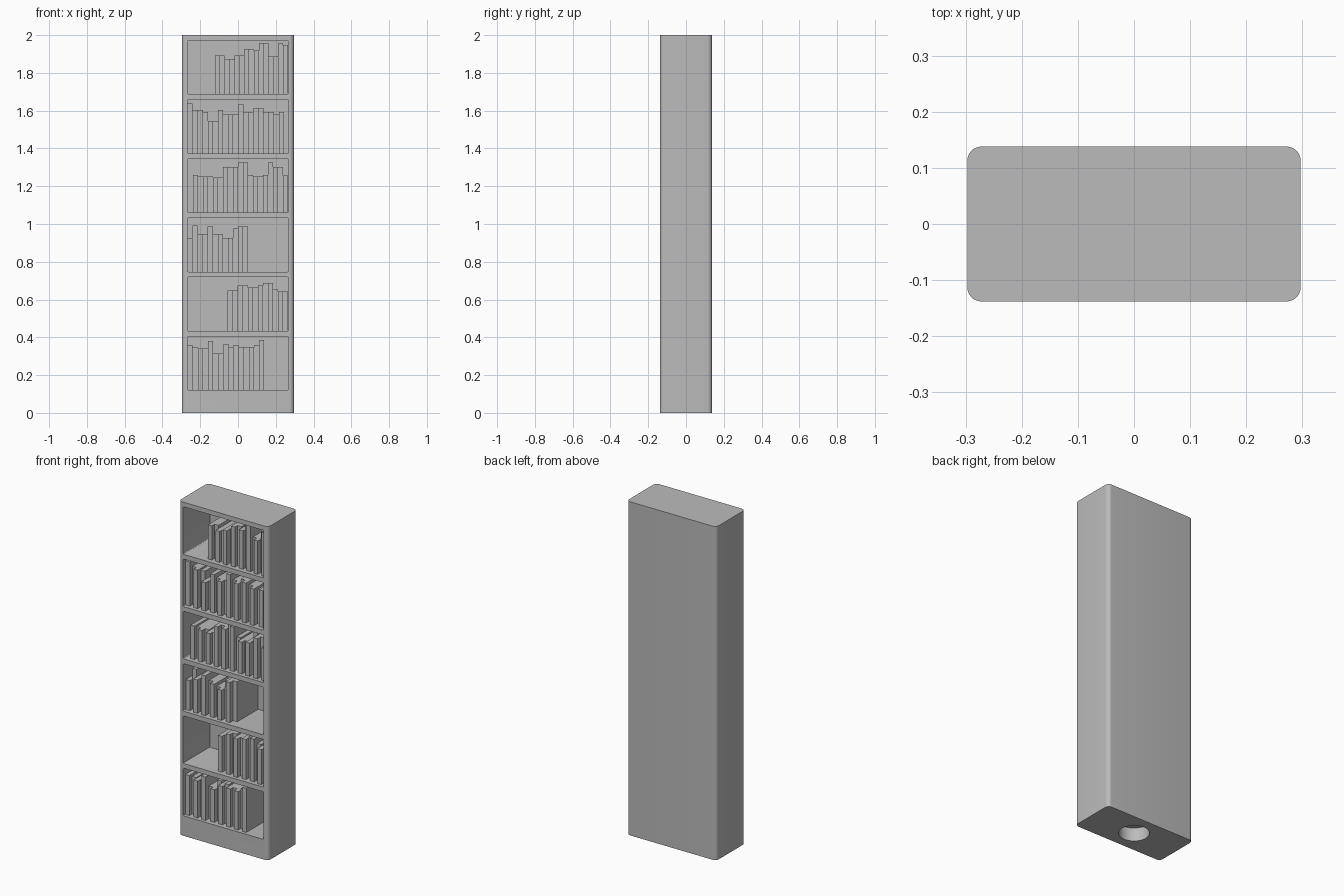
import bpy
import bmesh
import random
from mathutils import Matrix

random.seed(4)

default = bpy.data.objects.get("Cube")
if default:
    bpy.data.objects.remove(default, do_unlink=True)

WIDTH, DEPTH, HEIGHT = 0.594, 0.276, 2.0
INNER = 0.267            # half width of each opening
BACK = 0.115             # y of the inner back wall
FIRST, PITCH, OPENING = 0.12, 0.3135, 0.285

grey = bpy.data.materials.new("plain grey")
grey.use_nodes = True
grey.diffuse_color = (0.5, 0.5, 0.5, 1)
grey.node_tree.nodes["Principled BSDF"].inputs["Base Color"].default_value = grey.diffuse_color


def add_box(bm, x0, x1, y0, y1, z0, z1):
    """Add a box to bm and return its edges."""
    place = Matrix.Translation(((x0 + x1) / 2, (y0 + y1) / 2, (z0 + z1) / 2))
    size = Matrix.Diagonal((x1 - x0, y1 - y0, z1 - z0, 1))
    verts = bmesh.ops.create_cube(bm, size=1, matrix=place @ size)["verts"]
    return list({edge for vert in verts for edge in vert.link_edges})


def round_edges(bm, edges, axis, radius, segments):
    """Round the edges that run along one axis."""
    along = [e for e in edges
             if abs((e.verts[0].co - e.verts[1].co).normalized()[axis]) > 0.9]
    bmesh.ops.bevel(bm, geom=along, offset=radius, segments=segments,
                    profile=0.5, affect='EDGES')


def make_object(name, bm):
    mesh = bpy.data.meshes.new(name)
    bm.to_mesh(mesh)
    bm.free()
    mesh.materials.append(grey)
    obj = bpy.data.objects.new(name, mesh)
    bpy.context.collection.objects.link(obj)
    return obj


# Cabinet: upright block with rounded vertical corners
bm = bmesh.new()
edges = add_box(bm, -WIDTH / 2, WIDTH / 2, -DEPTH / 2, DEPTH / 2, 0, HEIGHT)
round_edges(bm, edges, 2, 0.025, 8)
cabinet = make_object("cabinet", bm)

# Cutter: six shelf openings and the round socket underneath
bm = bmesh.new()
for shelf in range(6):
    z = FIRST + shelf * PITCH
    edges = add_box(bm, -INNER, INNER, -DEPTH, BACK, z, z + OPENING)
    round_edges(bm, edges, 1, 0.006, 3)
bmesh.ops.create_cone(bm, cap_ends=True, segments=48, radius1=0.083, radius2=0.083,
                      depth=0.16, matrix=Matrix.Translation((0, 0, 0)))
cutter = make_object("opening_cutter", bm)
cutter.hide_render = True

cut = cabinet.modifiers.new("openings", 'BOOLEAN')
cut.operation = 'DIFFERENCE'
cut.solver = 'EXACT'
cut.object = cutter
bpy.ops.object.select_all(action='DESELECT')
bpy.context.view_layer.objects.active = cabinet
cabinet.select_set(True)
bpy.ops.object.modifier_apply(modifier=cut.name)
bpy.data.objects.remove(cutter, do_unlink=True)
bpy.ops.object.shade_smooth_by_angle()

# Books: start and end of each row, then book heights in hundredths
ROWS = [
    (-0.267, 0.138, [24, 22.5, 22, 22, 26, 19.5, 19.5, 24.5, 23, 24, 23, 23, 23, 24, 26.5]),
    (-0.055, 0.265, [21.5, 21.5, 24, 24, 23, 23, 24, 25.5, 25.5, 22, 21, 21]),
    (-0.267, 0.053, [18, 24.5, 20, 20, 24, 20, 20, 18, 18, 23, 24, 24]),
    (-0.237, 0.265, [20, 19, 19, 19, 18.5, 18.5, 24, 24, 24, 26.5, 26.5,
                     20, 19, 19, 20, 26.5, 24, 24, 19.5]),
    (-0.267, 0.243, [26.5, 23, 23, 22, 17, 17, 23, 20.5, 20.5, 20.5, 26, 22, 22,
                     24, 24, 22, 22, 20.5, 22]),
    (-0.122, 0.265, [20.5, 20.5, 18.5, 18.5, 20.5, 20.5, 24, 24, 23, 27, 27, 20, 20, 27, 26]),
]
for shelf, (start, end, heights) in enumerate(ROWS):
    bm = bmesh.new()
    floor = FIRST + shelf * PITCH
    step = (end - start) / len(heights)
    for i, height in enumerate(heights):
        # neighbouring spines sit at alternating depths
        front = -0.115 + 0.028 * (i % 2) + random.uniform(-0.005, 0.005)
        x = start + i * step
        add_box(bm, x, x + step, front, BACK, floor - 0.001, floor + height / 100)
    make_object("book_row_" + str(shelf + 1), bm)
